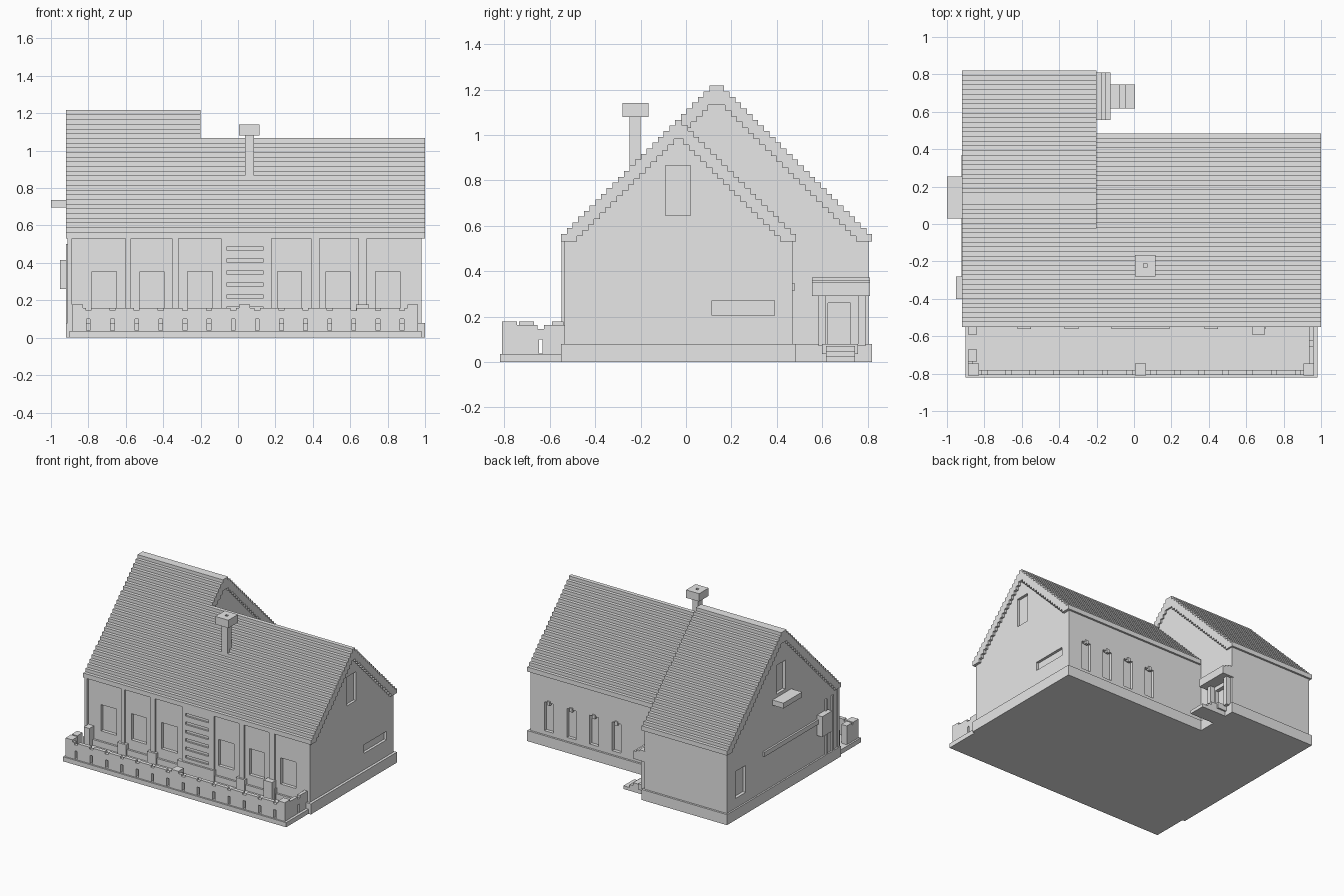
import bpy
import bmesh

default_cube = bpy.data.objects.get("Cube")
if default_cube:
    bpy.data.objects.remove(default_cube, do_unlink=True)

grey = bpy.data.materials.new("plain_grey")
grey.use_nodes = True
grey.diffuse_color = (0.8, 0.8, 0.8, 1)
grey.node_tree.nodes["Principled BSDF"].inputs["Base Color"].default_value = grey.diffuse_color


def finish(name, bm):
    bmesh.ops.recalc_face_normals(bm, faces=bm.faces)
    mesh = bpy.data.meshes.new(name)
    bm.to_mesh(mesh)
    bm.free()
    mesh.materials.append(grey)
    obj = bpy.data.objects.new(name, mesh)
    bpy.context.collection.objects.link(obj)
    return obj


def boxes(name, bounds):
    """One object made of boxes given as (x0, x1, y0, y1, z0, z1)."""
    bm = bmesh.new()
    for x0, x1, y0, y1, z0, z1 in bounds:
        verts = bmesh.ops.create_cube(bm, size=1)["verts"]
        for v in verts:
            v.co = (x0 if v.co.x < 0 else x1,
                    y0 if v.co.y < 0 else y1,
                    z0 if v.co.z < 0 else z1)
    return finish(name, bm)


def box(name, *bounds):
    return boxes(name, [bounds])


def extrude_x(name, profile, x0, x1):
    """Extrude a (y, z) outline along x."""
    bm = bmesh.new()
    face = bm.faces.new([bm.verts.new((x0, y, z)) for y, z in profile])
    moved = bmesh.ops.extrude_face_region(bm, geom=[face])["geom"]
    bmesh.ops.translate(bm, vec=(x1 - x0, 0, 0),
                        verts=[g for g in moved if isinstance(g, bmesh.types.BMVert)])
    return finish(name, bm)


def carve(obj, bounds):
    """Cut box-shaped recesses and drop the helper afterwards."""
    cutter = boxes("cutter", bounds)
    cutter.hide_render = True
    mod = obj.modifiers.new("recesses", "BOOLEAN")
    mod.operation = "DIFFERENCE"
    mod.solver = "EXACT"
    mod.object = cutter
    bpy.context.view_layer.update()
    graph = bpy.context.evaluated_depsgraph_get()
    carved = bpy.data.meshes.new_from_object(obj.evaluated_get(graph))
    obj.modifiers.clear()
    obj.data = carved
    bpy.data.objects.remove(cutter, do_unlink=True)


STEP = 0.0251
EAVE = 0.53
FRONT = -0.55


def stair(start_y, start_z, count, middle):
    """Stepped line climbing from an eave to the ridge, then its mirror."""
    up = []
    for i in range(count + 1):
        y, z = start_y + i * STEP, start_z + i * STEP
        if i:
            up.append((y, z - STEP))
        up.append((y, z))
    return up + [(2 * middle - y, z) for y, z in reversed(up)]


def stepped_roof(name, back, count, x0, x1):
    middle = (FRONT + back) / 2
    outer = stair(FRONT, EAVE + 0.035, count, middle)
    inner = stair(FRONT + 0.07, EAVE + STEP, count - 3, middle)
    outline = [(FRONT, EAVE)] + outer + [(back, EAVE), (back - 0.07, EAVE)]
    return extrude_x(name, outline + inner[::-1] + [(FRONT + 0.07, EAVE)], x0, x1)


def gable_walls(name, back, x0, x1):
    middle = (FRONT + back) / 2
    inset = 0.015
    low = EAVE - 0.01 + inset
    peak = EAVE - 0.01 + middle - FRONT
    return extrude_x(name, [(FRONT + inset, 0.01), (back - inset, 0.01), (back - inset, low),
                            (middle, peak), (FRONT + inset, low)], x0, x1)


# Roofs, foundations and walls
MAIN_BACK, WING_BACK, SPLIT = 0.485, 0.82, -0.2
stepped_roof("main_roof", MAIN_BACK, 20, SPLIT, 1)
stepped_roof("wing_roof", WING_BACK, 26, -0.92, SPLIT)
box("main_foundation", SPLIT, 1, FRONT, MAIN_BACK, 0, 0.08)
box("wing_foundation", -0.92, SPLIT, FRONT, WING_BACK, 0, 0.08)
main_walls = gable_walls("main_walls", MAIN_BACK, SPLIT - 0.012, 0.98)
wing_walls = gable_walls("wing_walls", WING_BACK, -0.908, SPLIT - 0.012)


def front_window(x):
    return (x - 0.065, x + 0.065, FRONT - 0.1, FRONT + 0.04, 0.155, 0.355)


# Window recesses in the walls
back_windows = [0.825 - 0.19 * i for i in range(4)]
main_cuts = [front_window(x) for x in (0.275, 0.535, 0.8)]
main_cuts += [(x - 0.038, x + 0.038, 0.445, 0.6, 0.11, 0.33) for x in back_windows]
main_cuts += [(0.96, 1.1, -0.09, 0.02, 0.645, 0.865), (0.96, 1.1, 0.115, 0.39, 0.205, 0.27)]
carve(main_walls, main_cuts)
wing_cuts = [front_window(x) for x in (-0.715, -0.46, -0.2 - 0.065 - 0.003)]
wing_cuts[-1] = (-0.27, SPLIT - 0.012, FRONT - 0.1, FRONT + 0.04, 0.155, 0.355)
wing_cuts += [(-1, -0.885, 0.58, 0.7, 0.155, 0.36), (-1, -0.885, 0.1, 0.21, 0.76, 0.98),
              (-0.24, -0.1, 0.625, 0.725, 0.08, 0.26)]
carve(wing_walls, wing_cuts)
carve(main_walls, [(SPLIT - 0.02, -0.135, FRONT - 0.1, FRONT + 0.04, 0.155, 0.355)])
boxes("back_window_keystones",
      [(x - 0.012, x + 0.012, 0.46, 0.48, 0.315, 0.345) for x in back_windows])

# Front piers with wider plinths, and the slotted middle panel
piers = [(-0.9, 0.025), (-0.587, 0.03), (-0.335, 0.035), (0.413, 0.045), (0.667, 0.045)]
boxes("front_piers", [(x - w / 2, x + w / 2, FRONT + 0.002, FRONT + 0.03, 0.03, EAVE + 0.005)
                      for x, w in piers])
boxes("pier_plinths", [(x - 0.037, x + 0.037, FRONT - 0.012, FRONT + 0.03, 0.03, 0.12)
                       for x, w in piers[1:]])
panel = box("vent_panel", -0.09, 0.18, FRONT + 0.002, FRONT + 0.03, 0.03, EAVE + 0.005)
carve(panel, [(-0.06, 0.135, FRONT - 0.1, FRONT + 0.017, z, z + 0.022)
              for z in [0.145 + 0.064 * i for i in range(6)]])
box("vent_panel_plinth", -0.12, 0.19, FRONT - 0.012, FRONT + 0.02, 0.03, 0.12)

# Patio with a slotted parapet
box("patio_floor", -0.9, 0.98, -0.82, FRONT + 0.02, 0, 0.035)
parapet = box("front_parapet", -0.885, 0.96, -0.808, -0.78, 0.03, 0.16)
slots = [-0.8 + 0.129 * i for i in range(14)]
carve(parapet, [(x - 0.01, x + 0.01, -0.9, -0.7, 0.038, 0.1) for x in slots]
      + [(x - 0.014, x + 0.014, -0.9, -0.7, 0.145, 0.2) for x in slots])
side = box("right_side_parapet", 0.935, 0.96, -0.79, FRONT + 0.02, 0.03, 0.163)
carve(side, [(0.9, 1, -0.648, -0.632, 0.038, 0.1), (0.9, 1, -0.655, -0.625, 0.145, 0.2)])
box("left_side_parapet", -0.885, -0.86, -0.79, -0.68, 0.03, 0.16)
boxes("parapet_posts", [(x, x + w, y0, y1, 0.03, 0.178) for x, w, y0, y1 in (
    (-0.887, 0.057, -0.81, -0.745), (0.005, 0.06, -0.81, -0.745), (0.905, 0.057, -0.81, -0.745),
    (-0.887, 0.047, -0.735, -0.67), (-0.887, 0.047, -0.59, -0.53), (0.63, 0.07, -0.59, -0.54))])

# Chimney with a cap and a small flue opening
box("chimney_stack", 0.037, 0.085, -0.25, -0.2, 0.82, 1.09)
cap = box("chimney_cap", 0.005, 0.115, -0.28, -0.165, 1.08, 1.14)
carve(cap, [(0.05, 0.07, -0.232, -0.212, 1.11, 1.2)])

# Side entrance: canopy, posts and steps
boxes("entrance_canopy", [(SPLIT - 0.02, -0.125, 0.555, 0.81, 0.29, 0.35),
                          (SPLIT - 0.02, -0.15, 0.555, 0.81, 0.35, 0.362),
                          (SPLIT - 0.02, -0.175, 0.555, 0.81, 0.362, 0.372)])
boxes("entrance_posts", [(SPLIT - 0.02, -0.175, y, y + 0.033, 0.07, 0.3) for y in (0.583, 0.757)])
boxes("entrance_steps", [(SPLIT - 0.01, -0.125, 0.6, 0.757, 0.035, 0.08),
                         (SPLIT - 0.01, -0.075, 0.617, 0.745, 0, 0.07),
                         (SPLIT - 0.01, -0.045, 0.617, 0.745, 0, 0.047),
                         (SPLIT - 0.01, 0.005, 0.617, 0.745, 0, 0.025)])

# Fittings on the wing's outer gable
box("gable_shelf", -1, -0.9, 0.03, 0.255, 0.695, 0.735)
box("wall_rail", -0.922, -0.9, -0.38, 0.37, 0.35, 0.385)
box("meter_box", -0.953, -0.9, -0.4, -0.28, 0.26, 0.415)
boxes("wall_pipes", [(-0.92, -0.9, y, y + 0.02, 0.05, 0.5) for y in (-0.39, -0.47)])
